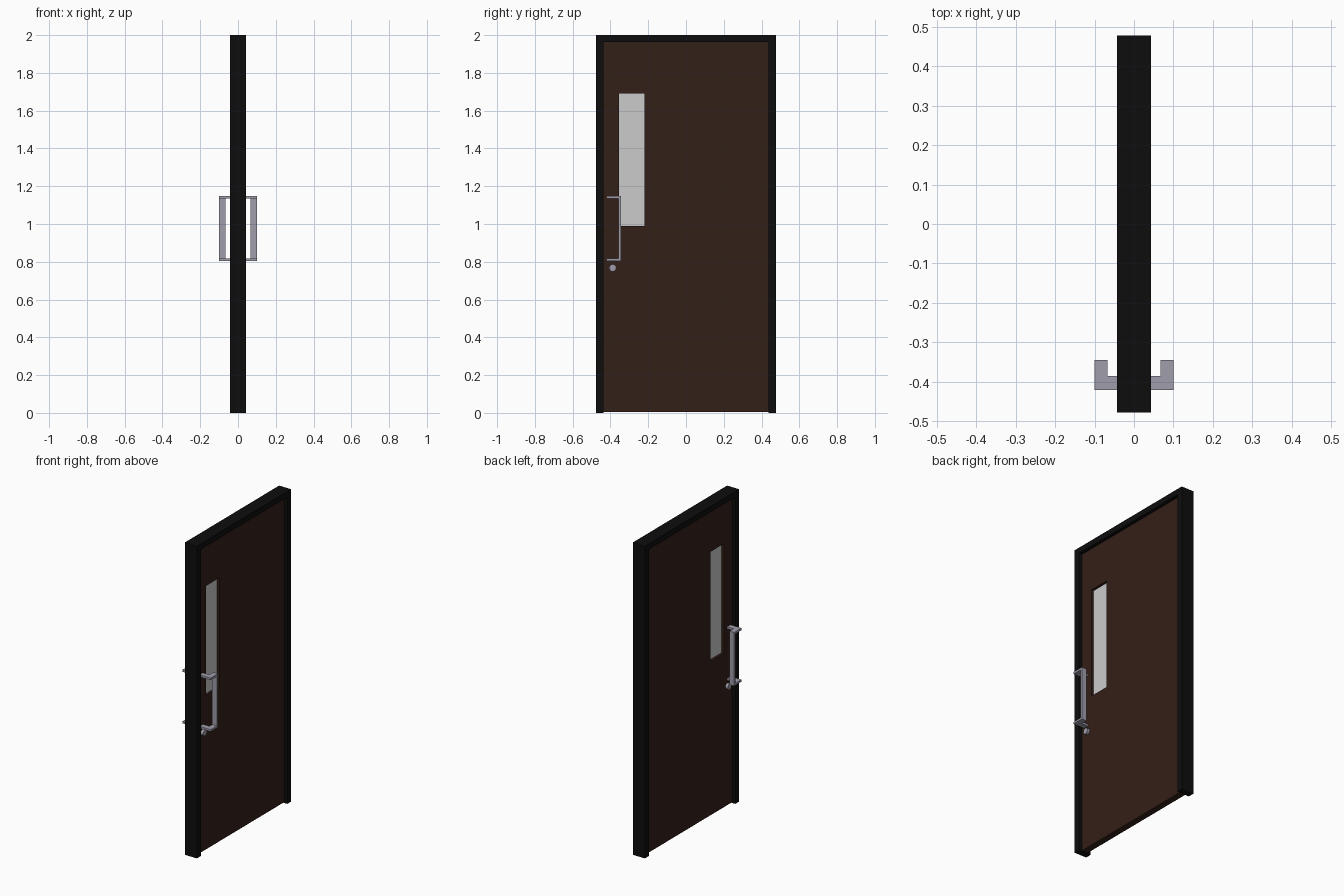
import bpy, bmesh, math
from mathutils import Vector

if "Cube" in bpy.data.objects:
    bpy.data.objects.remove(bpy.data.objects["Cube"])


def material(name, rgb):
    m = bpy.data.materials.new(name)
    m.diffuse_color = (*rgb, 1)
    m.use_nodes = True
    m.node_tree.nodes["Principled BSDF"].inputs["Base Color"].default_value = m.diffuse_color
    return m


BLACK = material("black_frame", (0.004, 0.004, 0.004))
BROWN = material("dark_wood", (0.034, 0.014, 0.009))
METAL = material("brushed_metal", (0.35, 0.34, 0.41))
GLASS = material("pale_glass", (0.6, 0.6, 0.6))


def slab(name, points, faces, x0, x1, mat, mirror=False):
    """Flat (y, z) faces extruded along x from x0 to x1."""
    bm = bmesh.new()
    verts = [bm.verts.new((x0, y, z)) for y, z in points]
    flat = [bm.faces.new([verts[i] for i in f]) for f in faces]
    new = bmesh.ops.extrude_face_region(bm, geom=flat, use_keep_orig=True)["geom"]
    bmesh.ops.translate(bm, vec=Vector((x1 - x0, 0, 0)),
                        verts=[v for v in new if isinstance(v, bmesh.types.BMVert)])
    bmesh.ops.recalc_face_normals(bm, faces=bm.faces)
    me = bpy.data.meshes.new(name)
    bm.to_mesh(me)
    bm.free()
    me.materials.append(mat)
    ob = bpy.data.objects.new(name, me)
    bpy.context.collection.objects.link(ob)
    if mirror:
        mod = ob.modifiers.new("other_side", 'MIRROR')
        mod.use_axis[0] = True
        mod.use_mirror_merge = False
    return ob


def rect(y0, y1, z0, z1):
    return [(y0, z0), (y1, z0), (y1, z1), (y0, z1)]


QUAD = [(0, 1, 2, 3)]
RING = [(i, (i + 1) % 4, (i + 1) % 4 + 4, i + 4) for i in range(4)]

# Door frame: two jambs and a header as one U-shaped profile
slab("door_frame",
     [(-0.477, 0), (-0.437, 0), (-0.437, 1.963), (0.437, 1.963),
      (0.437, 0), (0.477, 0), (0.477, 2), (-0.477, 2)],
     [range(8)], -0.043, 0.043, BLACK)

# Door leaf with a window opening
window = rect(-0.354, -0.219, 0.99, 1.692)
slab("door_leaf", rect(-0.437, 0.437, 0.005, 1.963) + window, RING, -0.021, 0.021, BROWN)
slab("window_pane", window, QUAD, -0.005, 0.005, GLASS)

# Pull handles on both faces: C-shaped grip plus two stand-off arms
slab("handle_grip",
     [(-0.42, 0.805), (-0.345, 0.805), (-0.345, 1.148), (-0.42, 1.148),
      (-0.42, 1.135), (-0.357, 1.135), (-0.357, 0.818), (-0.42, 0.818)],
     [range(8)], 0.067, 0.1, METAL, True)
for name, z in (("handle_arm_lower", 0.805), ("handle_arm_upper", 1.135)):
    slab(name, rect(-0.42, -0.385, z, z + 0.013), QUAD, 0.02, 0.067, METAL, True)

# Round lock cylinder on both faces
N = 32
circle = [(-0.388 + 0.019 * math.cos(2 * math.pi * i / N),
           0.768 + 0.019 * math.sin(2 * math.pi * i / N)) for i in range(N)]
lock = slab("lock_cylinder", circle, [range(N)], 0.02, 0.038, METAL, True)
bpy.context.view_layer.objects.active = lock
lock.select_set(True)
bpy.ops.object.shade_smooth_by_angle()
